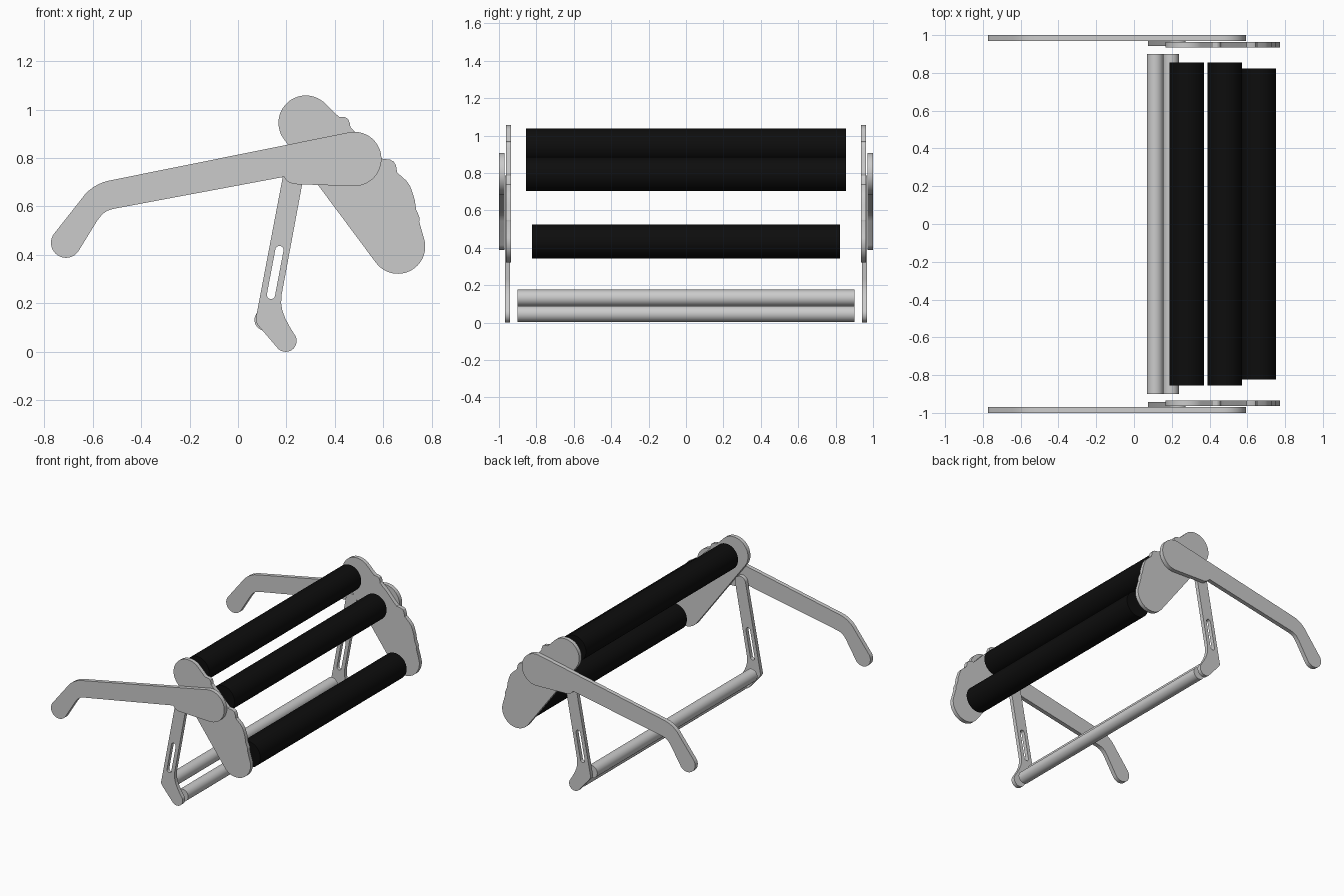
import bpy, math
from mathutils import Matrix

if "Cube" in bpy.data.objects:
    bpy.data.objects.remove(bpy.data.objects["Cube"])

black = bpy.data.materials.new("black_foam")
black.diffuse_color = (0.004, 0.004, 0.004, 1)
black.use_nodes = True
black.node_tree.nodes["Principled BSDF"].inputs["Base Color"].default_value = black.diffuse_color


def outline(items):
    """Points stay as they are; (cx, cz, r, a0, a1) becomes an arc in degrees."""
    pts = []
    for it in items:
        if len(it) == 2:
            pts.append(it)
        else:
            cx, cz, r, a0, a1 = it
            n = max(3, round(abs(a1 - a0) / 7))
            for i in range(n + 1):
                a = math.radians(a0 + (a1 - a0) * i / n)
                pts.append((cx + r * math.cos(a), cz + r * math.sin(a)))
    return pts


def smooth(ob):
    bpy.ops.object.select_all(action='DESELECT')
    ob.select_set(True)
    bpy.context.view_layer.objects.active = ob
    bpy.ops.object.shade_smooth_by_angle(angle=math.radians(25))


def plate_pair(name, y, half, *loops):
    """Flat plate cut from outlines (extra loops are holes), mirrored in y."""
    cu = bpy.data.curves.new(name + "_profile", 'CURVE')
    cu.dimensions = '2D'
    cu.fill_mode = 'BOTH'
    cu.extrude = half
    for items in loops:
        pts = outline(items)
        sp = cu.splines.new('POLY')
        sp.points.add(len(pts) - 1)
        for p, (x, z) in zip(sp.points, pts):
            p.co = (x, z, 0, 1)
        sp.use_cyclic_u = True
    tmp = bpy.data.objects.new(name + "_profile", cu)
    bpy.context.collection.objects.link(tmp)
    dg = bpy.context.evaluated_depsgraph_get()
    me = bpy.data.meshes.new_from_object(tmp.evaluated_get(dg))
    bpy.data.objects.remove(tmp)
    me.transform(Matrix.Translation((0, -y, 0)) @ Matrix.Rotation(math.pi / 2, 4, 'X'))
    ob = bpy.data.objects.new(name, me)
    bpy.context.collection.objects.link(ob)
    mod = ob.modifiers.new("mirror", 'MIRROR')
    mod.use_axis = (False, True, False)
    smooth(ob)


def bar(name, x, z, r, half, mat=None):
    bpy.ops.mesh.primitive_cylinder_add(vertices=48, radius=r, depth=2 * half,
                                        location=(x, 0, z), rotation=(math.pi / 2, 0, 0))
    ob = bpy.context.object
    ob.name = name
    if mat:
        ob.data.materials.append(mat)
    smooth(ob)


# Long bent arms on the outside
plate_pair("arms", 0.985, 0.015, [
    (0.48, 0.796, 0.112, -90, 101), (-0.497, 0.53, 0.18, 101, 146),
    (-0.71, 0.45, 0.062, 146, 326),
    (-0.58, 0.543), (-0.56, 0.568), (-0.54, 0.582), (-0.515, 0.59),
    (0.19, 0.722), (0.197, 0.711), (0.21, 0.7), (0.23, 0.692)])

# Side plates that hold the rollers, with a wavy outer edge
plate_pair("side_plates", 0.949, 0.014, [
    (0.28, 0.945, 0.113, 50, 217), (0.66, 0.435, 0.113, 217, 370),
    (0.748, 0.537), (0.75, 0.55), (0.746, 0.563), (0.735, 0.587),
    (0.73, 0.625), (0.719, 0.661), (0.71, 0.685), (0.694, 0.707), (0.657, 0.74),
    (0.652, 0.769), (0.643, 0.785), (0.628, 0.793), (0.595, 0.797),
    (0.57, 0.82), (0.51, 0.885), (0.48, 0.91), (0.464, 0.927),
    (0.461, 0.945), (0.455, 0.96), (0.443, 0.968), (0.418, 0.97), (0.405, 0.98)])

# Slotted legs with a rounded foot
plate_pair("legs", 0.955, 0.0135,
           [(0.232, 0.745, 0.042, -11, 169), (0.074, 0.14), (0.074, 0.125), (0.082, 0.11),
            (0.197, 0.045, 0.045, 225, 400),
            (0.213, 0.104), (0.195, 0.138), (0.183, 0.17), (0.178, 0.2), (0.18, 0.235)],
           [(0.171, 0.42, 0.017, -11, 169), (0.136, 0.235, 0.017, 169, 349)])

# Padded rollers
bar("upper_roller", 0.28, 0.948, 0.091, 0.855, black)
bar("middle_roller", 0.48, 0.794, 0.091, 0.855, black)
bar("lower_roller", 0.66, 0.434, 0.091, 0.823, black)

# Base crossbars between the feet
bar("rear_crossbar", 0.112, 0.132, 0.044, 0.9)
bar("front_crossbar", 0.195, 0.047, 0.043, 0.9)
